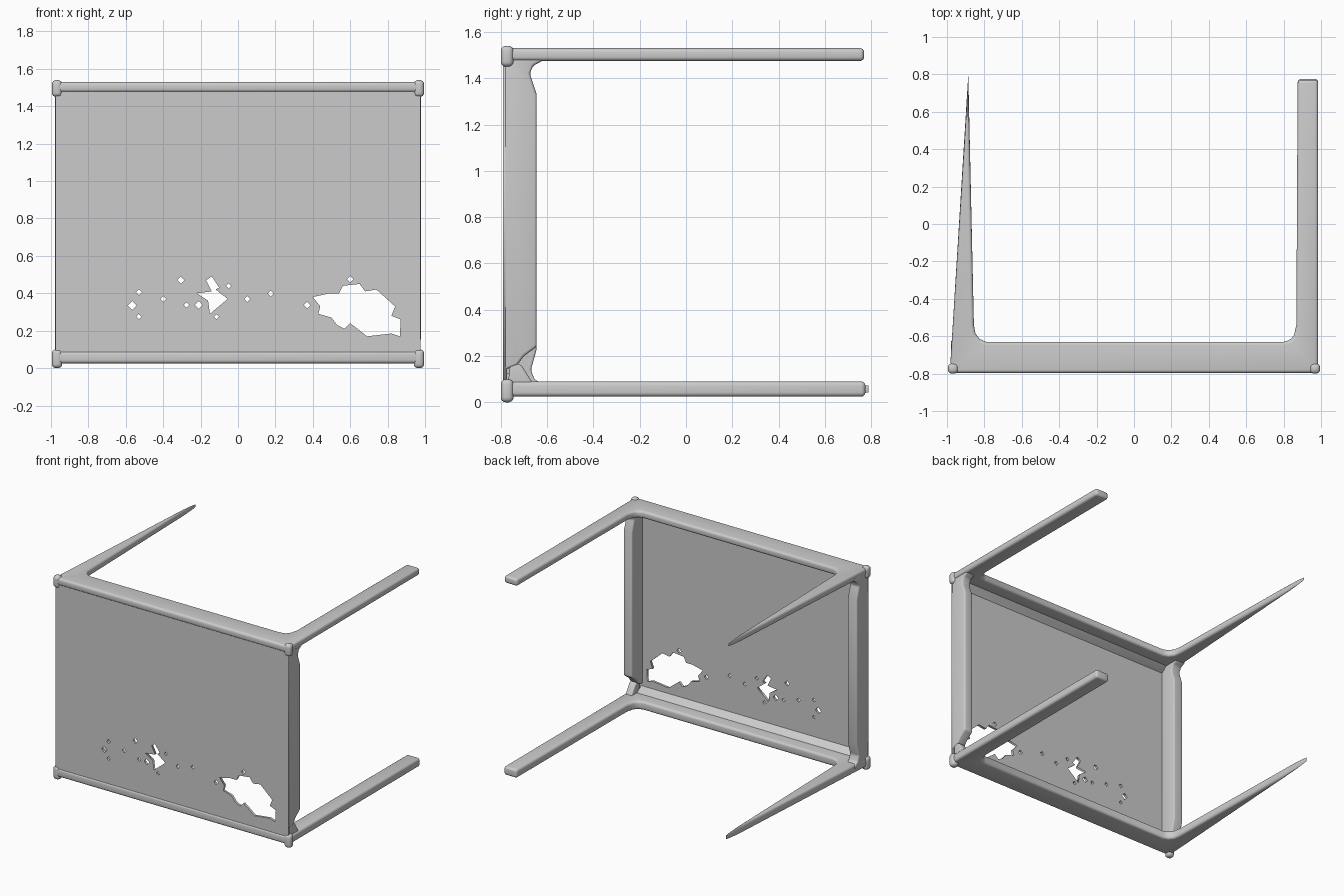
import bpy, bmesh
from math import radians
from mathutils import Vector

if "Cube" in bpy.data.objects:
    bpy.data.objects.remove(bpy.data.objects["Cube"])


def prism(name, pts, place, lo, hi, bevel):
    """Extrude a 2D profile from lo to hi, round its edges and smooth it."""
    bm = bmesh.new()
    a = [bm.verts.new(place(u, v, lo)) for u, v in pts]
    b = [bm.verts.new(place(u, v, hi)) for u, v in pts]
    bm.faces.new(a)
    bm.faces.new(b[::-1])
    n = len(pts)
    for i in range(n):
        j = (i + 1) % n
        bm.faces.new((a[j], a[i], b[i], b[j]))
    bmesh.ops.recalc_face_normals(bm, faces=bm.faces)
    edges = [e for e in bm.edges if e.calc_face_angle(0) > radians(35)
             or any(abs(f.normal.dot(place(0, 0, 1).normalized())) > 0.9 for f in e.link_faces)]
    bmesh.ops.bevel(bm, geom=edges, offset=bevel, segments=4, profile=0.5,
                    affect='EDGES', clamp_overlap=True)
    me = bpy.data.meshes.new(name)
    bm.to_mesh(me)
    bm.free()
    for p in me.polygons:
        p.use_smooth = True
    me.set_sharp_from_angle(angle=radians(50))
    ob = bpy.data.objects.new(name, me)
    bpy.context.collection.objects.link(ob)
    return ob


def xy(u, v, w):
    return Vector((u, v, w))


def yz(u, v, w):
    return Vector((w, u, v))


# U-shaped frames: one long rail with two tapered legs, filleted inside corners
def u_frame(name, tip_l, tip_r, z0, z1):
    pts = [(-0.985, -0.797), (0.985, -0.797), (0.985, tip_r), (0.875, tip_r),
           (0.868, -0.54), (0.855, -0.595), (0.835, -0.62), (0.80, -0.63),
           (-0.79, -0.63), (-0.825, -0.615), (-0.848, -0.585), (-0.856, -0.54),
           (-0.886, tip_l)]
    return prism(name, pts, xy, z0, z1, 0.018)


u_frame("upper_rail_and_legs", 0.77, 0.77, 1.475, 1.53)
u_frame("lower_rail_and_legs", 0.80, 0.775, 0.025, 0.09)

# Side rails, flared where they meet the long rails; lower right end is chipped
upper_end = [(-0.785, 1.50), (-0.62, 1.50), (-0.62, 1.475), (-0.66, 1.455),
             (-0.675, 1.42), (-0.645, 1.33)]
left_end = [(-0.645, 0.23), (-0.67, 0.14), (-0.655, 0.10), (-0.62, 0.08),
            (-0.62, 0.06), (-0.785, 0.06)]
right_end = [(-0.645, 0.24), (-0.70, 0.20), (-0.73, 0.16), (-0.785, 0.14)]
prism("left_side_rail", upper_end + left_end, yz, -0.978, -0.90, 0.012)
prism("right_side_rail", upper_end + right_end, yz, 0.905, 0.978, 0.012)

# Slanted remnant at the chipped corner
prism("corner_brace", [(-0.77, 0.06), (-0.66, 0.08), (-0.71, 0.16), (-0.76, 0.18)],
      yz, 0.92, 0.975, 0.01)

# Swollen corners of the tabletop
for s, side in ((-1, "left"), (1, "right")):
    x0, x1 = sorted((s * 0.995, s * 0.94))
    for z0, z1, level in ((0.0, 0.10, "lower"), (1.45, 1.54, "upper")):
        prism(f"{side}_{level}_corner",
              [(x0, -0.80), (x1, -0.80), (x1, -0.745), (x0, -0.745)],
              xy, z0, z1, 0.022)

# Thin tabletop with ragged holes: a filled flat outline stood upright
outline = [(-0.975, 0.03), (0.975, 0.03), (0.975, 1.515), (-0.975, 1.515)]
large_hole = [(0.40, 0.38), (0.49, 0.40), (0.54, 0.40), (0.56, 0.44), (0.65, 0.45),
              (0.68, 0.41), (0.74, 0.42), (0.84, 0.33), (0.82, 0.28), (0.87, 0.26),
              (0.865, 0.17), (0.82, 0.185), (0.69, 0.17), (0.60, 0.24), (0.57, 0.21),
              (0.53, 0.23), (0.50, 0.27), (0.43, 0.29), (0.44, 0.33)]
middle_hole = [(-0.17, 0.47), (-0.14, 0.49), (-0.10, 0.43), (-0.12, 0.42),
               (-0.055, 0.37), (-0.15, 0.29), (-0.16, 0.36), (-0.22, 0.40), (-0.14, 0.41)]
small_holes = [(-0.565, 0.335, 0.024), (-0.53, 0.405, 0.016), (-0.53, 0.275, 0.014),
               (-0.40, 0.37, 0.016), (-0.305, 0.47, 0.02), (-0.275, 0.337, 0.015),
               (-0.21, 0.337, 0.022), (-0.115, 0.275, 0.014), (-0.05, 0.44, 0.014),
               (0.05, 0.37, 0.016), (0.175, 0.40, 0.016), (0.37, 0.337, 0.018),
               (0.60, 0.475, 0.018)]
loops = [outline, large_hole, middle_hole]
loops += [[(x - r, z), (x, z + r), (x + r, z), (x, z - r)] for x, z, r in small_holes]

cu = bpy.data.curves.new("tabletop_outline", 'CURVE')
cu.dimensions = '2D'
cu.fill_mode = 'BOTH'
cu.extrude = 0.009
for pts in loops:
    sp = cu.splines.new('POLY')
    sp.points.add(len(pts) - 1)
    for p, (x, z) in zip(sp.points, pts):
        p.co = (x, z, 0, 1)
    sp.use_cyclic_u = True
top = bpy.data.objects.new("tabletop", cu)
top.rotation_euler = (radians(90), 0, 0)
top.location = (0, -0.782, 0)
bpy.context.collection.objects.link(top)
bpy.context.view_layer.objects.active = top
top.select_set(True)
bpy.ops.object.convert(target='MESH')

# Soft inner cove between the tabletop and the long rails
for name, z0, z1 in (("lower_cove", 0.07, 0.13), ("upper_cove", 1.495, 1.435)):
    pts = [(-0.775, z0), (-0.70, z0), (-0.735, z0 + (z1 - z0) * 0.45), (-0.775, z1)]
    prism(name, pts, yz, -0.92, 0.92, 0.004)
